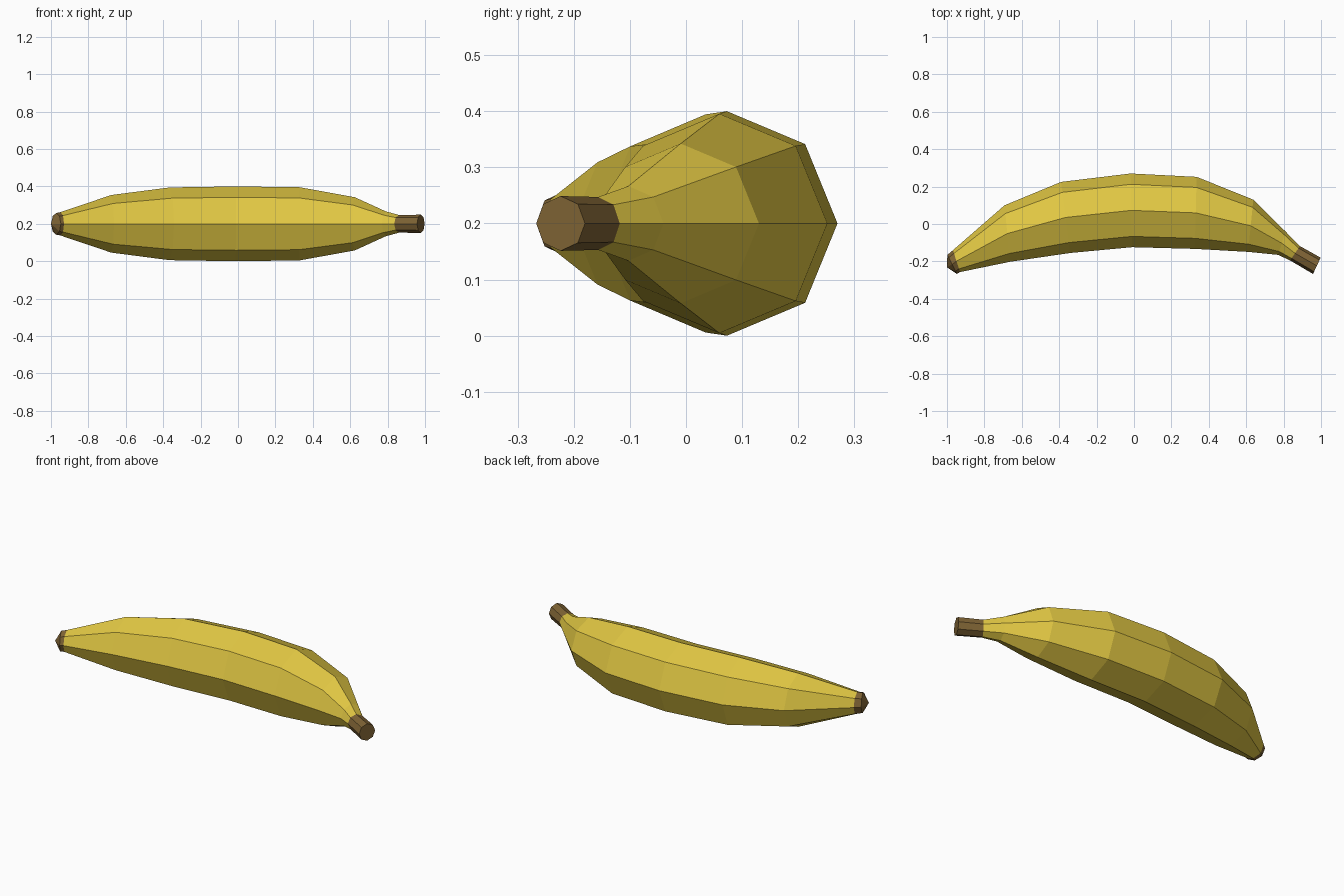
import bpy, bmesh, math
from mathutils import Vector

if "Cube" in bpy.data.objects:
    bpy.data.objects.remove(bpy.data.objects["Cube"])

SIDES = 8
Z_MID = 0.2


def material(name, rgb):
    m = bpy.data.materials.new(name)
    m.diffuse_color = (*rgb, 1)
    m.use_nodes = True
    m.node_tree.nodes["Principled BSDF"].inputs["Base Color"].default_value = m.diffuse_color
    return m


yellow = material("banana yellow", (0.75, 0.57, 0.056))
brown = material("stem brown", (0.21, 0.125, 0.035))

# Cross-sections along the fruit: outer edge and inner edge (x, y) seen from above
END_TIP = ((-0.998, -0.165), (-0.947, -0.267))
TIP = ((-0.968, -0.14), (-0.93, -0.257))
BODY = [
    TIP,
    ((-0.692, 0.10), (-0.663, -0.202)),
    ((-0.39, 0.225), (-0.342, -0.155)),
    ((-0.018, 0.27), (-0.01, -0.124)),
    ((0.335, 0.252), (0.325, -0.133)),
    ((0.638, 0.13), (0.61, -0.149)),
    ((0.81, -0.04), (0.77, -0.165)),
    ((0.887, -0.118), (0.835, -0.195)),
]
STEM = [BODY[-1], ((0.998, -0.18), (0.957, -0.267))]


def loft(name, sections, mat, apex=None, cap=False):
    """Skin octagonal rings; optionally close the last one with a point or a face."""
    bm = bmesh.new()
    rings = []
    for outer, inner in sections:
        o, i = Vector((*outer, Z_MID)), Vector((*inner, Z_MID))
        centre, half = (o + i) / 2, (o - i) / 2
        up = Vector((0, 0, half.length * 1.015))
        rings.append([bm.verts.new(centre + half * math.cos(a) + up * math.sin(a))
                      for a in (math.tau * k / SIDES for k in range(SIDES))])
    for a, b in zip(rings, rings[1:]):
        for k in range(SIDES):
            n = (k + 1) % SIDES
            bm.faces.new((a[k], a[n], b[n], b[k]))
    last = rings[-1]
    if apex:
        p = bm.verts.new(apex)
        for k in range(SIDES):
            bm.faces.new((last[k], last[(k + 1) % SIDES], p))
    if cap:
        bm.faces.new(last)
    bmesh.ops.recalc_face_normals(bm, faces=bm.faces)
    mesh = bpy.data.meshes.new(name)
    bm.to_mesh(mesh)
    bm.free()
    mesh.materials.append(mat)
    obj = bpy.data.objects.new(name, mesh)
    bpy.context.collection.objects.link(obj)
    return obj


loft("peel", BODY, yellow)
loft("stem", STEM, brown, cap=True)
loft("blossom_tip", [TIP, END_TIP], brown, apex=(-1.0, -0.232, Z_MID))
